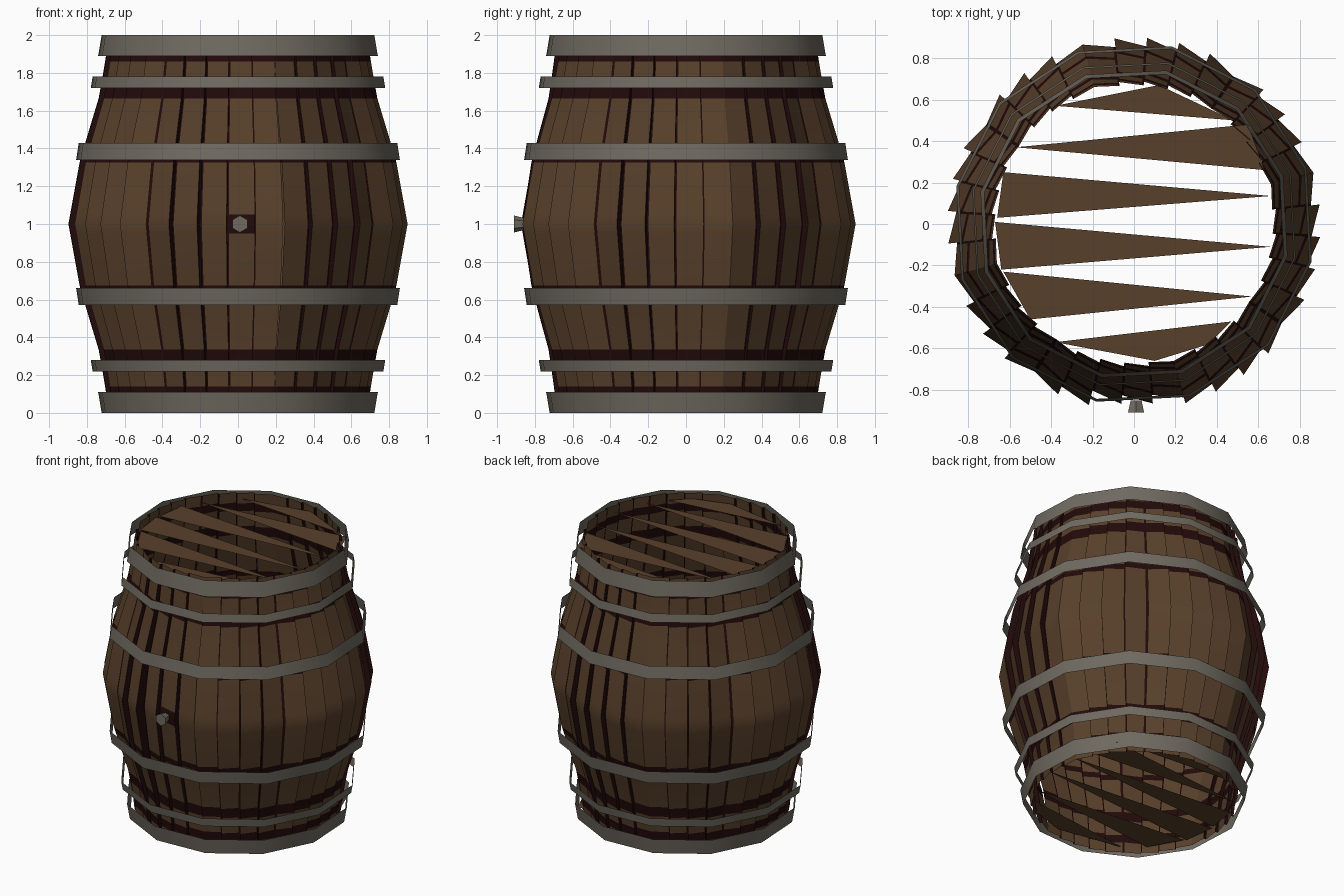
import bpy, bmesh, math
from math import radians, cos, sin

if "Cube" in bpy.data.objects:
    bpy.data.objects.remove(bpy.data.objects["Cube"])


def material(name, rgb):
    m = bpy.data.materials.new(name)
    m.diffuse_color = (*rgb, 1)
    m.use_nodes = True
    m.node_tree.nodes["Principled BSDF"].inputs["Base Color"].default_value = m.diffuse_color
    return m


WOOD = material("brown_wood", (0.098, 0.051, 0.024))
DARK = material("dark_gap", (0.016, 0.003, 0.003))
IRON = material("grey_iron", (0.160, 0.145, 0.118))


def finish(bm, name, mats, smooth=None):
    me = bpy.data.meshes.new(name)
    bm.to_mesh(me)
    bm.free()
    for m in mats:
        me.materials.append(m)
    ob = bpy.data.objects.new(name, me)
    bpy.context.collection.objects.link(ob)
    if smooth:
        bpy.ops.object.select_all(action='DESELECT')
        ob.select_set(True)
        bpy.context.view_layer.objects.active = ob
        bpy.ops.object.shade_smooth_by_angle(angle=radians(smooth))
    return ob


def polar(r, a, z):
    return (r * cos(a), r * sin(a), z)


# Stave profile, distance from mid height -> radius of the raised edge
PROFILE = [(0, .90), (.33, .84), (.43, .812), (.67, .738), (.89, .70), (1, .688)]


def raised_radius(z):
    d = abs(z - 1)
    for (d0, r0), (d1, r1) in zip(PROFILE, PROFILE[1:]):
        if d <= d1 + 1e-6:
            return r0 + (r1 - r0) * (d - d0) / (d1 - d0)


# Staves: nine tilted boards per quarter, five leaning one way and four the other
COUNT = 36
STEP = math.tau / COUNT
START = radians(-94)
dark_rows = [(.325, .37), (.665, .74), (.86, .92)]
half = [0, .05, 1] + [d for row in dark_rows for d in row]
levels = sorted({round(1 + s * h, 3) for h in half for s in (1, -1)})


def edge_radii(i, z):
    """Radii at the start and end edge of board i."""
    tip = raised_radius(z)
    bulge = 1 - abs(z - 1)
    if i % COUNT in (COUNT - 1, 0, 1):      # flatter boards around the bung
        tip -= .03 * bulge
    low = tip - .018 - .024 * bulge
    return (tip, low) if 2 <= i % 9 <= 5 else (low, tip)


bm = bmesh.new()
for i in range(COUNT):
    a0, a1 = START + i * STEP, START + (i + 1) * STEP
    rising = not 2 <= i % 9 <= 5
    seam = .06 if rising else .94           # dark seam on the sunken edge
    rows = []
    for z in levels:
        r0, r1 = edge_radii(i, z)
        p, q = bm.verts.new(polar(r0, a0, z)), bm.verts.new(polar(r1, a1, z))
        mid = bm.verts.new(p.co.lerp(q.co, seam))
        row = [p, mid, q]
        r2 = edge_radii(i + 1, z)[0]
        if i % 9 not in (1, 5):             # step to the next board
            row.append(bm.verts.new(polar(r2, a1, z)))
        rows.append(row)
    for k, (lo, hi) in enumerate(zip(rows, rows[1:])):
        d = abs((levels[k] + levels[k + 1]) / 2 - 1)
        shaded = any(s < d < e for s, e in dark_rows) or (i == 0 and d < .05)
        for c in range(len(lo) - 1):
            f = bm.faces.new((lo[c], lo[c + 1], hi[c + 1], hi[c]))
            board = c == (1 if rising else 0)
            f.material_index = 0 if board and not shaded else 1
finish(bm, "staves", [WOOD, DARK], 35)

# Hoops: twelve-sided sheet bands, mirrored about mid height (z0, z1, r0, r1)
SIDES = 12
bands = [("end", 1.89, 2.0, .757, .738),
         ("quarter", 1.72, 1.78, .797, .787),
         ("middle", 1.34, 1.43, .876, .862)]
for label, z0, z1, r0, r1 in bands:
    for place, flip in (("upper", False), ("lower", True)):
        bm = bmesh.new()
        ends = [(r0, z0), (r1, z1)]
        if flip:
            ends = [(r1, 2 - z1), (r0, 2 - z0)]
            ends = ends if ends[0][1] < ends[1][1] else ends[::-1]
        rings = [[bm.verts.new(polar(r, radians(18) + k * math.tau / SIDES, z))
                  for k in range(SIDES)] for r, z in ends]
        for k in range(SIDES):
            n = (k + 1) % SIDES
            bm.faces.new((rings[0][k], rings[0][n], rings[1][n], rings[1][k]))
        finish(bm, f"{place}_{label}_hoop", [IRON], 50)

# Lids: tapered boards with open gaps, the same at both ends
boards = [[(-.38, .57), (.48, .50), (.12, .67)],
          [(-.57, .37), (.63, .26), (.55, .48)],
          [(-.63, .25), (-.66, .03), (.66, .135)],
          [(-.67, .01), (-.64, -.22), (.66, -.11)],
          [(-.63, -.23), (-.50, -.46), (.57, -.35)],
          [(-.38, -.57), (.10, -.66), (.36, -.58), (.47, -.47)]]
for name, z in (("top_lid", 1.955), ("bottom_lid", .045)):
    bm = bmesh.new()
    for pts in boards:
        f = bm.faces.new([bm.verts.new((x, y, z)) for x, y in pts])
        f.normal_update()
        if (f.normal.z > 0) != (z > 1):
            f.normal_flip()
    finish(bm, name, [WOOD])

# Bung: small tapered plug in the front
bpy.ops.mesh.primitive_cone_add(vertices=6, radius1=.03, radius2=.045, depth=.06,
                                location=(.01, -.88, 1.0),
                                rotation=(radians(90), 0, 0))
bung = bpy.context.object
bung.name = "bung"
bung.data.materials.append(IRON)
